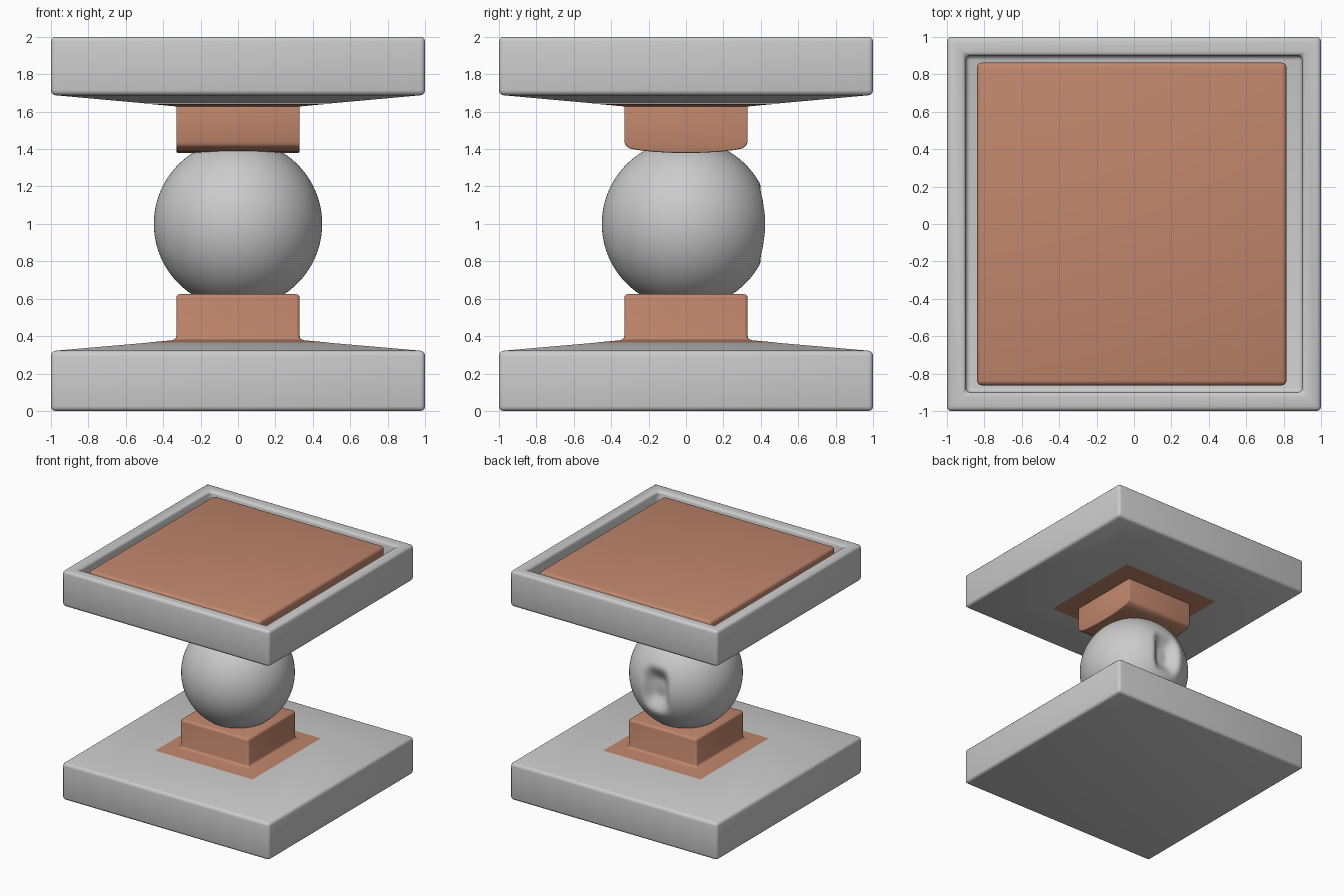
import bpy, bmesh

if "Cube" in bpy.data.objects:
    bpy.data.objects.remove(bpy.data.objects["Cube"])

copper = bpy.data.materials.new("copper")
copper.diffuse_color = (0.53, 0.24, 0.15, 1)
copper.use_nodes = True
copper.node_tree.nodes["Principled BSDF"].inputs["Base Color"].default_value = copper.diffuse_color


def finish(name, bm, mat=None, bevel=0.0):
    bmesh.ops.recalc_face_normals(bm, faces=bm.faces)
    me = bpy.data.meshes.new(name)
    bm.to_mesh(me)
    bm.free()
    ob = bpy.data.objects.new(name, me)
    bpy.context.collection.objects.link(ob)
    if mat:
        me.materials.append(mat)
    bpy.context.view_layer.objects.active = ob
    ob.select_set(True)
    if bevel:
        m = ob.modifiers.new("bevel", 'BEVEL')
        m.width, m.segments = bevel, 3
        m.limit_method = 'ANGLE'
        bpy.ops.object.modifier_apply(modifier=m.name)
    bpy.ops.object.shade_smooth_by_angle(angle=0.6)
    ob.select_set(False)
    return ob


def square_loft(name, levels, mat=None, bevel=0.0, cap_start=True, cap_end=True):
    """Stack of square rings given as (half size, z)."""
    bm = bmesh.new()
    rings = [[bm.verts.new((sx * h, sy * h, z))
              for sx, sy in ((-1, -1), (1, -1), (1, 1), (-1, 1))] for h, z in levels]
    for a, b in zip(rings, rings[1:]):
        for i in range(4):
            j = (i + 1) % 4
            bm.faces.new((a[i], a[j], b[j], b[i]))
    if cap_start:
        bm.faces.new(rings[0])
    if cap_end:
        bm.faces.new(rings[-1])
    return finish(name, bm, mat, bevel)


# lower slab with shallow pyramid top, and its square neck with skirt
square_loft("base_slab", [(1, 0), (1, 0.32), (0.47, 0.366)], bevel=0.025)
square_loft("lower_neck", [(0.47, 0.367), (0.33, 0.38), (0.33, 0.625)],
            copper, 0.02, cap_start=False)

# upper tray: sloped underside, raised rim, recessed floor
square_loft("upper_tray", [(0.48, 1.643), (1, 1.69), (1, 2.0), (0.9, 2.0), (0.9, 1.87)],
            bevel=0.025)
square_loft("upper_skirt", [(0.48, 1.642), (0.32, 1.627)], copper,
            cap_start=False)

# upper neck: curved-bottom profile extruded along x
half = [(0.33, 1.64), (0.33, 1.44), (0.322, 1.418), (0.30, 1.403),
        (0.26, 1.395), (0.17, 1.385), (0.07, 1.38)]
profile = half + [(-y, z) for y, z in reversed(half)]
bm = bmesh.new()
face = bm.faces.new([bm.verts.new((-0.33, y, z)) for y, z in profile])
ext = bmesh.ops.extrude_face_region(bm, geom=[face])
bmesh.ops.translate(bm, vec=(0.66, 0, 0),
                    verts=[v for v in ext["geom"] if isinstance(v, bmesh.types.BMVert)])
finish("upper_neck", bm, copper, 0.008)

# inset panel in the tray
bm = bmesh.new()
bmesh.ops.create_cube(bm, size=1)
for v in bm.verts:
    v.co.x = -0.012 + v.co.x * 1.655
    v.co.y = v.co.y * 1.725
    v.co.z = 1.925 + v.co.z * 0.13
finish("tray_panel", bm, copper, 0.025)

# ball with a soft dent in its back
bm = bmesh.new()
bmesh.ops.create_uvsphere(bm, u_segments=128, v_segments=80, radius=0.45)
for v in bm.verts:
    if v.co.y > 0:
        d = (abs(v.co.x / 0.15) ** 3 + abs(v.co.z / 0.22) ** 3) ** (1 / 3)
        t = max(0.0, min(1.0, (1 - d) / 0.75))
        v.co.y -= 0.1 * t * t * (3 - 2 * t)
    v.co.z += 1.0
finish("ball", bm)
